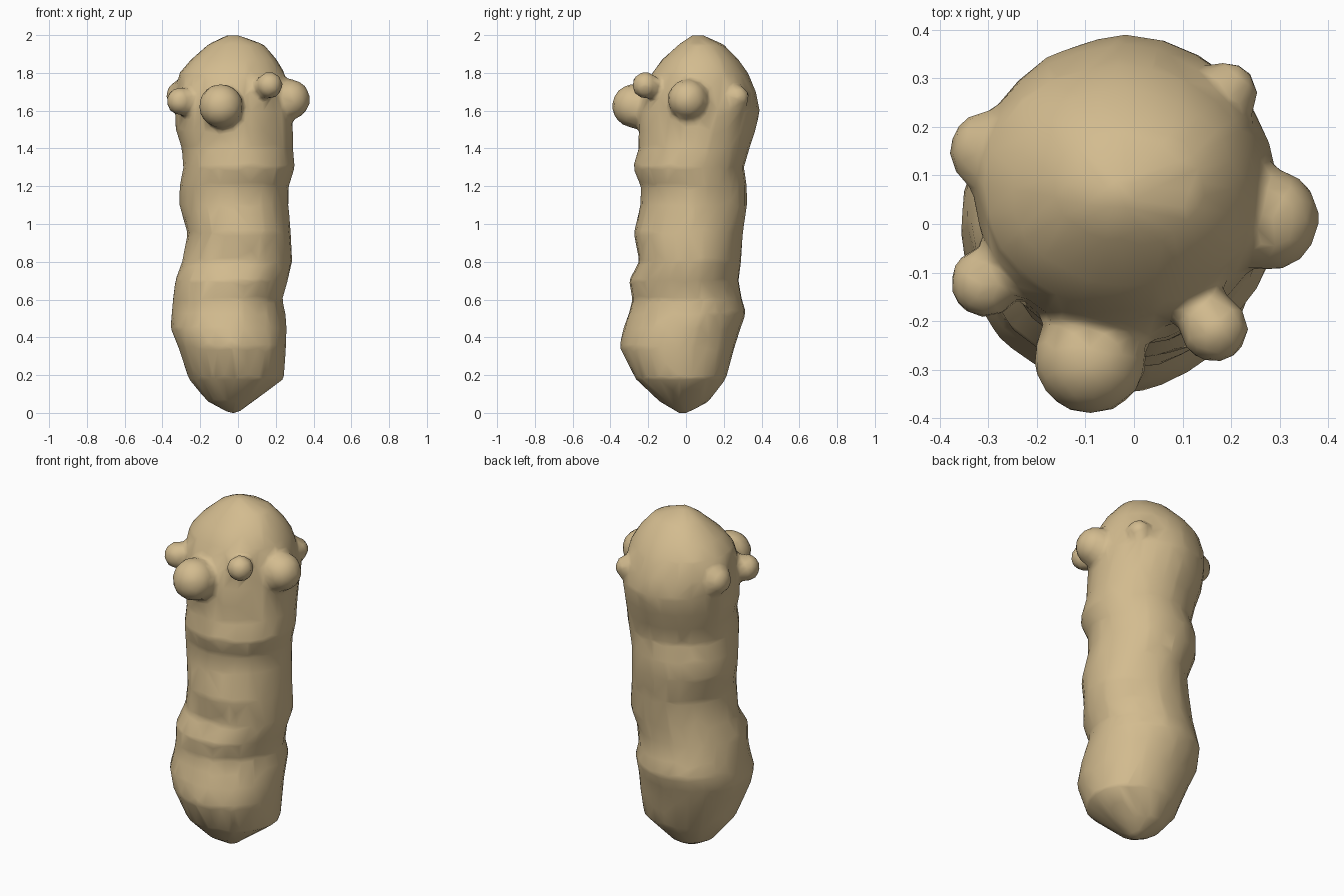
import bpy
import bmesh
from math import sin, cos, pi
from mathutils import Vector, noise

cube = bpy.data.objects.get("Cube")
if cube:
    bpy.data.objects.remove(cube, do_unlink=True)

# One warm tan skin for the whole creature
skin = bpy.data.materials.new("tan skin")
skin.use_nodes = True
tan = (0.65, 0.50, 0.275, 1)
skin.diffuse_color = tan
skin.node_tree.nodes["Principled BSDF"].inputs["Base Color"].default_value = tan
skin.node_tree.nodes["Principled BSDF"].inputs["Roughness"].default_value = 0.8

SIDES = 24

# Body outline: height, right edge, left edge, front edge, back edge
OUTLINE = [
    (.0, -.05, .0, -.04, .01), (.06, -.16, .08, -.14, .12),
    (.18, -.26, .24, -.27, .21), (.35, -.32, .26, -.35, .26),
    (.45, -.36, .26, -.33, .29), (.53, -.35, .25, -.3, .32),
    (.6, -.34, .23, -.28, .3), (.7, -.33, .26, -.3, .28),
    (.8, -.3, .29, -.25, .29), (.95, -.27, .28, -.28, .3),
    (1.1, -.31, .27, -.24, .32), (1.2, -.31, .27, -.24, .32),
    (1.3, -.29, .3, -.28, .31), (1.4, -.3, .29, -.25, .34),
    (1.5, -.33, .29, -.25, .37), (1.6, -.33, .29, -.24, .39),
    (1.7, -.33, .27, -.22, .37), (1.8, -.31, .25, -.18, .33),
    (1.87, -.25, .21, -.13, .28), (1.95, -.16, .14, -.04, .2),
    (2.0, -.06, .0, .03, .09),
]

# Round bumps around the head: centre and radius
BUMPS = {
    "front": ((-.09, -.275, 1.625), .117),
    "left": ((.275, .01, 1.66), .107),
    "front_left": ((.165, -.215, 1.735), .071),
    "front_right": ((-.305, -.12, 1.65), .074),
    "back_right": ((-.295, .15, 1.68), .085),
    "back_left": ((.19, .27, 1.67), .065),
}


def add_body(bm):
    """Loft the outline into a closed, slightly lumpy tube."""
    rings = []
    for z, right, left, front, back in OUTLINE:
        mid = Vector(((right + left) / 2, (front + back) / 2, z))
        ring = []
        for i in range(SIDES):
            a = 2 * pi * i / SIDES
            lump = 1 + 0.04 * noise.noise(Vector((cos(a), sin(a), z * 2)) * 2)
            offset = Vector((cos(a) * (left - right) / 2,
                             sin(a) * (back - front) / 2, 0))
            ring.append(bm.verts.new(mid + offset * lump))
        rings.append(ring)
    for low, high in zip(rings, rings[1:]):
        for i in range(SIDES):
            j = (i + 1) % SIDES
            bm.faces.new((low[i], low[j], high[j], high[i]))
    bm.faces.new(rings[0][::-1])
    bm.faces.new(rings[-1])


# Body and head bumps share one mesh so they can be fused
bm = bmesh.new()
add_body(bm)
for centre, radius in BUMPS.values():
    made = bmesh.ops.create_icosphere(bm, subdivisions=3, radius=radius)
    bmesh.ops.translate(bm, verts=made["verts"], vec=centre)

mesh = bpy.data.meshes.new("lumpy_body")
bm.to_mesh(mesh)
bm.free()
mesh.materials.append(skin)
body = bpy.data.objects.new("lumpy_body", mesh)
bpy.context.collection.objects.link(body)

# Fuse the parts, soften the joints, then thin to uneven facets
fuse = body.modifiers.new("fuse", "REMESH")
fuse.mode = "VOXEL"
fuse.voxel_size = 0.018
fuse.use_smooth_shade = True
soften = body.modifiers.new("soften", "SMOOTH")
soften.factor = 0.5
soften.iterations = 3
thin = body.modifiers.new("thin", "DECIMATE")
thin.ratio = 0.07

bpy.context.view_layer.objects.active = body
body.select_set(True)
for name in ("fuse", "soften", "thin"):
    bpy.ops.object.modifier_apply(modifier=name)
bpy.ops.object.shade_smooth()
